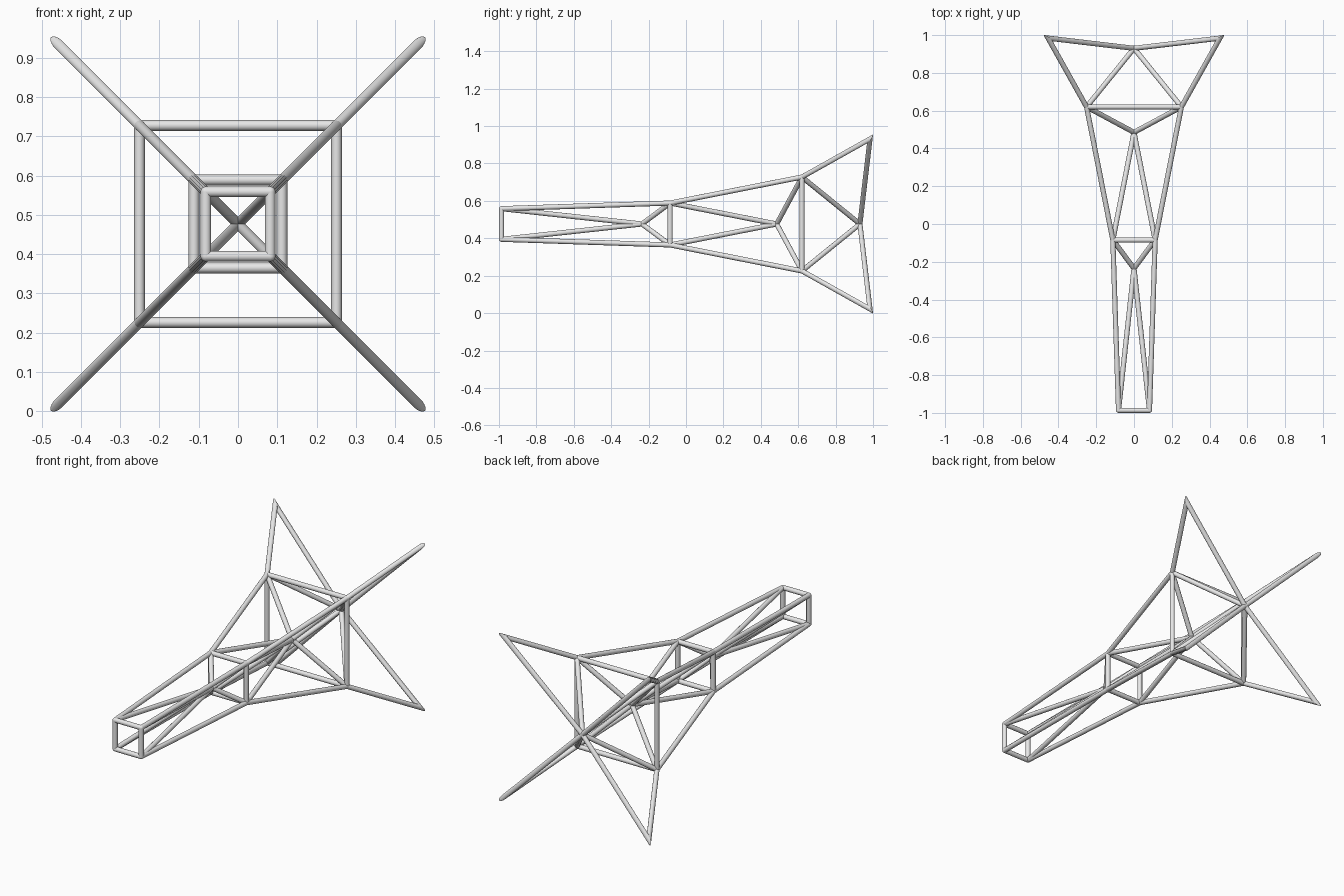
import bpy
import bmesh
import math
from mathutils import Matrix, Vector

cube = bpy.data.objects.get("Cube")
if cube:
    bpy.data.objects.remove(cube, do_unlink=True)

RADIUS = 0.0135
SIDES = 12
MID_Z = 0.4765

steel = bpy.data.materials.new("light grey steel")
steel.use_nodes = True
grey = (0.8, 0.8, 0.8, 1)
steel.diffuse_color = grey
steel.node_tree.nodes["Principled BSDF"].inputs["Base Color"].default_value = grey


def finish(name, bm):
    mesh = bpy.data.meshes.new(name)
    bm.to_mesh(mesh)
    bm.free()
    mesh.materials.append(steel)
    obj = bpy.data.objects.new(name, mesh)
    bpy.context.collection.objects.link(obj)
    bpy.ops.object.select_all(action='DESELECT')
    obj.select_set(True)
    bpy.context.view_layer.objects.active = obj
    bpy.ops.object.shade_smooth_by_angle(angle=math.radians(40))


def strut(name, a, b, partner=None):
    """Round bar from a to b, mitred at b against a bar from partner."""
    along = (b - a).normalized()
    end = b + along * 0.05 if partner else b
    turn = along.to_track_quat('Z', 'Y').to_matrix().to_4x4()
    bm = bmesh.new()
    bmesh.ops.create_cone(
        bm, cap_ends=True, segments=SIDES, radius1=RADIUS, radius2=RADIUS,
        depth=(end - a).length, matrix=Matrix.Translation((a + end) / 2) @ turn)
    if partner:
        bmesh.ops.bisect_plane(
            bm, geom=bm.verts[:] + bm.edges[:] + bm.faces[:], plane_co=b,
            plane_no=along - (b - partner).normalized(), clear_outer=True)
    finish(name, bm)


def joint(name, p):
    bm = bmesh.new()
    bmesh.ops.create_uvsphere(bm, u_segments=SIDES, v_segments=8,
                              radius=RADIUS, matrix=Matrix.Translation(p))
    finish(name, bm)


def square(half, y):
    return [Vector((sx * half, y, MID_Z + sz * half))
            for sx, sz in ((1, 1), (-1, 1), (-1, -1), (1, -1))]


# Four square stations along the frame, and a hub between each pair
stations = {
    "front": square(0.082, -0.9865),
    "middle": square(0.112, -0.085),
    "rear": square(0.251, 0.62),
    "tail_tip": square(0.455, 0.984),
}
hubs = [Vector((0, y, MID_Z)) for y in (-0.235, 0.485, 0.93)]

# Square rings with rounded corners; the tail tips have none
for name in ("front", "middle", "rear"):
    corners = stations[name]
    for i, p in enumerate(corners):
        joint(name + "_joint", p)
        strut(name + "_ring_bar", p, corners[(i + 1) % 4])

# Corner rails and hub braces in each bay, meeting in points at the tail
names = list(stations)
for start, end, hub in zip(names, names[1:], hubs):
    joint(start + "_hub", hub)
    tail = end == "tail_tip"
    for p, q in zip(stations[start], stations[end]):
        strut(start + "_rail", p, q, hub if tail else None)
        strut(start + "_brace", p, hub)
        strut(end + "_brace", hub, q, p if tail else None)
